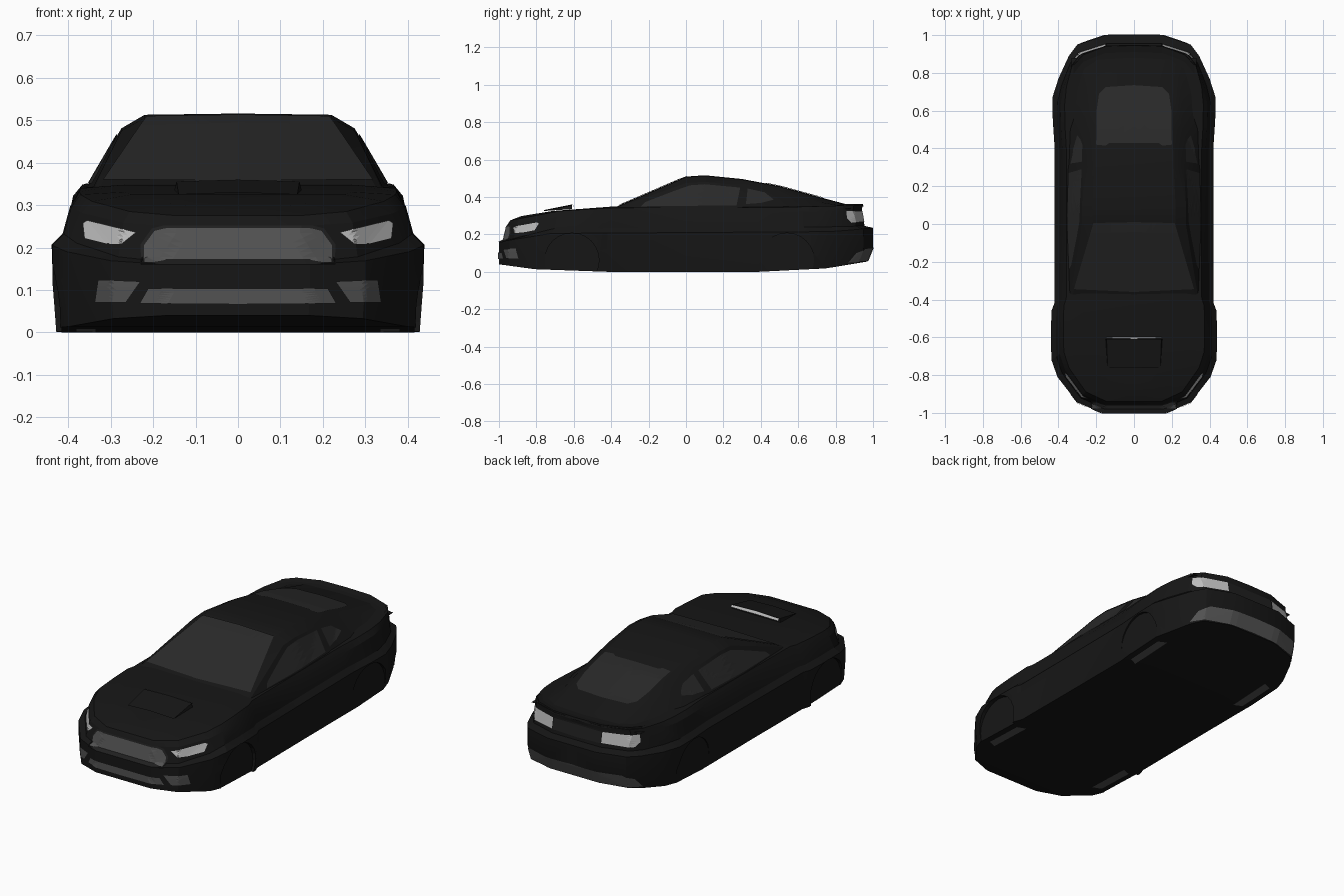
import bpy, bmesh, math
from mathutils import Vector
from mathutils.bvhtree import BVHTree

if "Cube" in bpy.data.objects:
    bpy.data.objects.remove(bpy.data.objects["Cube"])


def material(name, v):
    m = bpy.data.materials.new(name)
    m.diffuse_color = (v, v, v, 1)
    m.use_nodes = True
    m.node_tree.nodes["Principled BSDF"].inputs["Base Color"].default_value = m.diffuse_color
    return m


PAINT = material("black_paint", 0.008)
GLASS = material("tinted_glass", 0.022)
MESH = material("grey_mesh", 0.085)
TRIM = material("dark_trim", 0.014)
LAMP = material("lamp", 0.5)


def make(name, bm, mat, mirror=True):
    bmesh.ops.recalc_face_normals(bm, faces=bm.faces)
    me = bpy.data.meshes.new(name)
    bm.to_mesh(me)
    bm.free()
    ob = bpy.data.objects.new(name, me)
    bpy.context.collection.objects.link(ob)
    if mat:
        me.materials.append(mat)
    if mirror:
        ob.modifiers.new("mirror", 'MIRROR').merge_threshold = 0.0005
    return ob


def loft(name, rows, mat):
    """Skin rows of points into the right half of a mirrored shell."""
    bm = bmesh.new()
    grid = [[bm.verts.new(p) for p in row] for row in rows]
    for a, b in zip(grid, grid[1:]):
        for i in range(len(a) - 1):
            bm.faces.new((a[i], a[i + 1], b[i + 1], b[i]))
    bmesh.ops.remove_doubles(bm, verts=bm.verts, dist=0.0003)
    return make(name, bm, mat)


def interp(table, y):
    for (y0, z0), (y1, z1) in zip(table, table[1:]):
        if y <= y1:
            return z0 + (z1 - z0) * (y - y0) / (y1 - y0)
    return table[-1][1]


# Lower body: one plan outline, stacked in layers (width, front, rear, height profile)
plan = [(0, -1), (.17, -1), (.30, -.945), (.405, -.81), (.437, -.72), (.44, -.6),
        (.437, -.46), (.422, -.42), (.42, 0), (.42, .4), (.43, .55), (.432, .67),
        (.40, .77), (.345, .89), (.30, .95), (.15, 1), (0, 1)]
floor = [(-1, .04), (-.81, .014), (-.42, 0), (.4, 0), (.77, .018), (1, .055)]
hood = [(-1, .298), (-.81, .325), (-.46, .348), (1, .355)]
layers = [
    (0, 1, .97, floor),
    (.98, 1, .97, floor),
    (1, 1, 1, [(-1, .11), (1, .13)]),
    (1, 1, 1, [(-1, .16), (-.72, .205), (.8, .215), (1, .235)]),
    (.94, .975, .955, [(-1, .165), (-.72, .232), (.8, .24), (1, .245)]),
    (.90, .955, .94, [(-1, .25), (-.72, .295), (0, .305), (1, .33)]),
    (.85, .94, .945, [(-1, .275), (-.72, .325), (-.42, .342), (.55, .345), (1, .357)]),
    (.62, .88, .91, hood),
    (0, .88, .91, hood)]


def ring(sx, front, rear, prof):
    row = []
    for x, y in plan:
        s = sx
        if sx > .8 and y > .67:
            s += (1 - sx) * .65 * min(1, (y - .67) / .22)
        row.append((x * s, y * (front if y < 0 else rear), interp(prof, y)))
    return row


body = loft("body", [ring(*l) for l in layers], PAINT)

# Shallow wheel arch recesses
for label, y in (("front", -.61), ("rear", .54)):
    for side in (-1, 1):
        bpy.ops.mesh.primitive_cylinder_add(
            vertices=24, radius=.145, depth=.1,
            location=(side * .466, y, .062), rotation=(0, math.pi / 2, 0))
        c = bpy.context.object
        c.name = label + "_arch_cutter"
        c.hide_render = True
        c.hide_set(True)
        b = body.modifiers.new("arch", 'BOOLEAN')
        b.operation, b.solver, b.object = 'DIFFERENCE', 'EXACT', c

# Cabin: stations (y, base width, base z, mid width, mid z, roof width, roof z)
stations = [(-.375, .345, .335, .338, .341, .325, .344),
            (0, .36, .335, .275, .475, .22, .506),
            (.1, .36, .335, .275, .481, .22, .513),
            (.3, .355, .335, .265, .462, .21, .493),
            (.5, .35, .335, .255, .425, .205, .455),
            (.7, .34, .335, .25, .375, .20, .400),
            (.88, .33, .335, .27, .345, .20, .352)]
cabin = loft("cabin", [[(b, y, zb), (m, y, zm), (t, y, zt), (0, y, zt + .003)]
                       for y, b, zb, m, zm, t, zt in stations], PAINT)

# Hood scoop wedge with a bright vent slit
bm = bmesh.new()
lo = [bm.verts.new(p) for p in ((0, -.76, .33), (.14, -.76, .325), (.15, -.61, .335), (0, -.61, .335))]
hi = [bm.verts.new(p) for p in ((0, -.61, .36), (.145, -.61, .356))]
for f in ((lo[0], lo[1], hi[1], hi[0]), (lo[1], lo[2], hi[1]), (lo[2], lo[3], hi[0], hi[1])):
    bm.faces.new(f)
make("hood_scoop", bm, PAINT)
bm = bmesh.new()
bm.faces.new([bm.verts.new(p) for p in
              ((0, -.608, .361), (.145, -.604, .357), (.145, -.597, .347), (0, -.599, .347))])
make("hood_vent", bm, LAMP)

# Panels laid onto the shell by projecting an outline along one axis
bpy.context.view_layer.update()
deps = bpy.context.evaluated_depsgraph_get()
trees = {o: BVHTree.FromObject(o, deps) for o in (body, cabin)}
AXES = {
    "front": (lambda a, b: (a, -2, b), Vector((0, 1, 0))),
    "back": (lambda a, b: (a, 2, b), Vector((0, -1, 0))),
    "side": (lambda a, b: (2, a, b), Vector((-1, 0, 0))),
    "top": (lambda a, b: (a, b, 2), Vector((0, 0, -1))),
    "below": (lambda a, b: (a, b, -1), Vector((0, 0, 1)))}


def panel(name, target, view, outline, mat, lift=.004):
    place, d = AXES[view]
    bm = bmesh.new()
    bm.faces.new([bm.verts.new(place(*p)) for p in outline])
    bmesh.ops.triangulate(bm, faces=bm.faces)
    bmesh.ops.subdivide_edges(bm, edges=bm.edges, cuts=6, use_grid_fill=True)
    missed = []
    for v in bm.verts:
        hit = trees[target].ray_cast(v.co + Vector((1e-4, 1e-4, 1e-4)), d)[0]
        if hit is None:
            missed.append(v)
        else:
            v.co = Vector((v.co.x if abs(v.co.x) < 1e-6 else hit.x, hit.y, hit.z)) - d * lift
    bmesh.ops.delete(bm, geom=missed, context='VERTS')
    return make(name, bm, mat)


# Glass
panel("windshield", cabin, "top", [(0, -.36), (.318, -.345), (.215, .005), (0, .01)], GLASS)
panel("rear_window", cabin, "top", [(0, .43), (.13, .43), (.15, .415), (.2, .42), (.198, .6),
                                    (.185, .69), (.15, .725), (0, .735)], GLASS)
panel("door_window", cabin, "side", [(-.24, .35), (.27, .355), (.29, .45), (.1, .468),
                                     (.02, .462), (-.07, .43), (-.22, .372)], GLASS)
panel("quarter_window", cabin, "side", [(.32, .362), (.40, .368), (.47, .386), (.42, .425),
                                        (.33, .445)], GLASS)
# Front face
panel("upper_grille_frame", body, "front", [(0, .16), (.228, .16), (.23, .207), (.203, .245),
                                            (.175, .252), (0, .252)], TRIM, .003)
panel("upper_grille", body, "front", [(0, .166), (.222, .166), (.222, .205), (.197, .239),
                                      (.17, .246), (0, .246)], MESH, .006)
panel("lower_grille", body, "front", [(0, .066), (.232, .068), (.212, .103), (0, .103)], MESH)
panel("fog_light", body, "front", [(.265, .07), (.338, .07), (.33, .124), (.23, .12)], MESH)
panel("headlight", body, "front", [(.24, .236), (.275, .208), (.31, .209), (.362, .222),
                                   (.366, .258), (.355, .264)], LAMP)
# Back face
panel("tail_light", body, "back", [(.15, .268), (.31, .262), (.325, .285), (.32, .325),
                                   (.15, .325)], LAMP)
panel("tail_panel", body, "back", [(0, .262), (.145, .266), (.145, .325), (0, .325)], TRIM)
panel("diffuser", body, "back", [(0, .06), (.28, .054), (.345, .048), (.325, .1), (.28, .125),
                                 (0, .132)], MESH)
# Underside slits at each wheel
for label, y in (("front", -.61), ("rear", .54)):
    panel(label + "_wheel_slit", body, "below", [(.335, y - .13), (.382, y - .11),
                                                 (.382, y + .11), (.335, y + .13)], MESH, .002)

# Rear deck lip
loft("rear_spoiler", [[(x, y, z) for x, y in ((0, .945 - b), (.15, .94 - b), (.27, .895 - b), (.32, .84 - b))]
                      for b, z in ((.05, .352), (0, .362), (-.004, .35))], PAINT)

# Keep hard creases, soften shallow ones
bpy.ops.object.select_all(action='DESELECT')
for ob in (body, cabin):
    ob.select_set(True)
bpy.context.view_layer.objects.active = body
bpy.ops.object.shade_smooth_by_angle(angle=math.radians(20))
